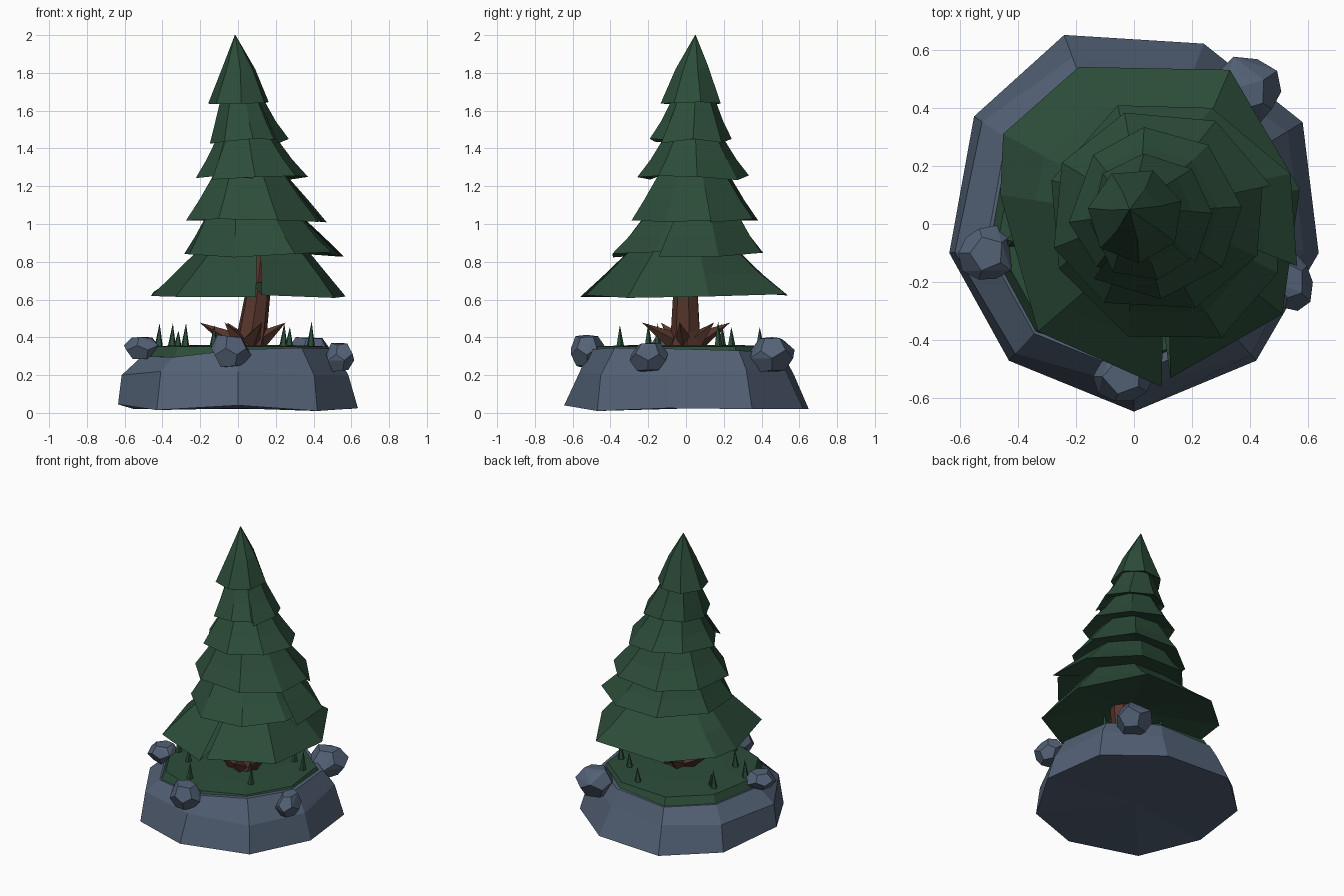
import bpy, bmesh, math, random
from mathutils import Vector

if "Cube" in bpy.data.objects:
    bpy.data.objects.remove(bpy.data.objects["Cube"])

random.seed(7)


def material(name, color):
    m = bpy.data.materials.new(name)
    m.diffuse_color = (*color, 1)
    m.use_nodes = True
    m.node_tree.nodes["Principled BSDF"].inputs["Base Color"].default_value = m.diffuse_color
    return m


GREEN = material("pine green", (0.025, 0.073, 0.041))
STONE = material("blue grey stone", (0.086, 0.120, 0.180))
BARK = material("brown bark", (0.098, 0.037, 0.026))


def finish(bm, name, mat):
    bmesh.ops.recalc_face_normals(bm, faces=bm.faces)
    mesh = bpy.data.meshes.new(name)
    bm.to_mesh(mesh)
    bm.free()
    mesh.materials.append(mat)
    obj = bpy.data.objects.new(name, mesh)
    bpy.context.collection.objects.link(obj)
    return obj


def loft(name, rings, mat, closed=True, caps=True):
    """Skin a list of equal-length point rings."""
    bm = bmesh.new()
    vs = [[bm.verts.new(p) for p in ring] for ring in rings]
    n = len(rings[0])
    for a, b in zip(vs, vs[1:]):
        for i in range(n if closed else n - 1):
            j = (i + 1) % n
            bm.faces.new((a[i], a[j], b[j], b[i]))
    if caps:
        for ring in (vs[0], vs[-1]):
            c = bm.verts.new(sum((v.co for v in ring), Vector()) / n)
            for i in range(n):
                bm.faces.new((ring[i], ring[(i + 1) % n], c))
    return finish(bm, name, mat)


def ring(cx, cy, r, z, n, turn=0.0, jitter=0.0):
    return [(cx + r * math.cos(turn + math.tau * i / n),
             cy + r * math.sin(turn + math.tau * i / n),
             z + random.uniform(-jitter, jitter)) for i in range(n)]


def spike(name, base, tip, radius, sides, mat):
    """Pointed cone between two points."""
    base, tip = Vector(base), Vector(tip)
    rot = (tip - base).to_track_quat('Z', 'Y')
    foot = [base + rot @ Vector(p) for p in ring(0, 0, radius, 0, sides)]
    bm = bmesh.new()
    vs = [bm.verts.new(p) for p in foot]
    top = bm.verts.new(tip)
    bm.faces.new(vs)
    for i in range(sides):
        bm.faces.new((vs[i], vs[(i + 1) % sides], top))
    return finish(bm, name, mat)


# Stone island: nine-sided, chamfered towards the top
outline = [(0, -.645), (.42, -.47), (.635, -.10), (.58, .35), (.24, .62),
           (-.24, .65), (-.55, .37), (-.635, -.10), (-.43, -.47)]
foot_z = [.04, .01, .025, .02, .02, .02, .02, .045, .015]
mid_z = [.22, .20, .20, .23, .21, .20, .20, .20, .22]
top_z = [.335, .345, .34, .33, .32, .30, .30, .30, .295]
mid_s = [.87, .96, .92, .91, .86, .88, .95, .97, .95]
loft("stone_base", [
    [(x, y, z) for (x, y), z in zip(outline, foot_z)],
    [(x * s, y * s, z) for (x, y), z, s in zip(outline, mid_z, mid_s)],
    [(x * .80, y * .80, z) for (x, y), z in zip(outline, top_z)]], STONE)

# Grass plate standing slightly proud of the rim
loft("grass_plate", [
    [(x * .79, y * .79, .29) for x, y in outline],
    [(x * .74, y * .74, .352) for x, y in outline],
    [(x * .40, y * .40, .36) for x, y in outline]], GREEN)

# Boulders around the rim: faceted lumps with roughly pentagonal faces
ico = bmesh.new()
bmesh.ops.create_icosphere(ico, subdivisions=1, radius=1)
lump = [f.calc_center_median().normalized() for f in ico.faces]
ico.free()
for cx, cy, cz, sx, sy, sz in [(-.035, -.525, .325, .11, .10, .10),
                               (-.505, -.10, .345, .10, .10, .068),
                               (.54, -.20, .295, .075, .105, .09),
                               (.385, .455, .31, .125, .115, .11)]:
    bm = bmesh.new()
    for p in lump:
        k = random.uniform(.88, 1.12)
        bm.verts.new((cx + p.x * sx * k, cy + p.y * sy * k, cz + p.z * sz * k))
    res = bmesh.ops.convex_hull(bm, input=bm.verts)
    inside = [g for g in res["geom_interior"] if isinstance(g, bmesh.types.BMVert)]
    bmesh.ops.delete(bm, geom=inside, context='VERTS')
    bmesh.ops.dissolve_limit(bm, angle_limit=.2, verts=bm.verts, edges=bm.edges)
    finish(bm, "boulder", STONE)

# Leaning trunk, continuing up inside the foliage
loft("trunk", [ring(.05, 0, .105, .33, 7), ring(.075, 0, .08, .43, 7, .2),
               ring(.10, 0, .07, .60, 7, .2), ring(.13, -.01, .055, .90, 7, .2)], BARK)

# Pointed roots splaying up and outwards
for k, reach in enumerate([.22, .19, .25, .24, .17, .25]):
    a = math.tau * k / 6 - .15
    d = Vector((math.cos(a), math.sin(a), 0))
    foot = Vector((.045, 0, .37)) + d * .05
    spike("root", foot, Vector((.035, 0, .478)) + d * reach, .055, 4, BARK)

# Grass blades
for x, y, h in [(-.42, -.06, .12), (-.35, .19, .12), (-.32, .17, .08), (-.28, -.15, .12),
                (-.13, -.35, .11), (.24, -.20, .12), (.27, .24, .10), (.385, .17, .13),
                (.10, .39, .10)]:
    spike("grass_blade", (x, y, .345), (x + .005, y, .355 + h), .024, 5, GREEN)


def skirt(name, edge, z, centre, top_centre, top_r, top_z):
    """Wrapped foliage sheet: collar, slope, ragged hem and underside."""
    hem, mid, collar, under = [], [], [], []
    for x, y in edge:
        a = math.atan2(y - centre[1], x - centre[0])
        tx = top_centre[0] + top_r * math.cos(a)
        ty = top_centre[1] + top_r * math.sin(a)
        hz = z + random.uniform(-.012, .018)
        k = random.uniform(.46, .50)
        hem.append((x, y, hz))
        mid.append((x + (tx - x) * k, y + (ty - y) * k, z + (top_z - z) * .46))
        collar.append((tx, ty, top_z))
        under.append((centre[0] + (x - centre[0]) * .2,
                      centre[1] + (y - centre[1]) * .2, z + .07))
    loft(name, [collar, mid, hem, under], GREEN, closed=False, caps=False)


def wrapped_edge(cx, cy, rx, ry, n, start):
    """Hem whose ends overlap, the last one tucked inwards."""
    pts = []
    for i in range(n + 1):
        a = start + math.tau * 1.12 * i / n + random.uniform(-.08, .08)
        k = random.uniform(.97, 1.05) * (1 - .10 * i / n) + .03
        pts.append((cx + rx * k * math.cos(a), cy + ry * k * math.sin(a)))
    return pts


# Lowest skirt, split by a narrow slit at the front
low = [(.125, -.53), (.51, -.31), (.57, .12), (.33, .53), (-.19, .54),
       (-.45, .31), (-.46, .10), (-.33, -.37), (.095, -.56)]
skirt("foliage_skirt_1", low, .62, (.055, -.01), (.08, 0), .29, .87)

# Upper skirts: centre, radii, hem height, collar centre, radius, height, seam angle
tiers = [(.125, 0, .43, .43, .835, .08, .03, .26, 1.05, 5.9),
         (.085, .04, .39, .36, 1.015, .06, .04, .20, 1.26, .3),
         (.07, .04, .30, .29, 1.24, .045, .04, .155, 1.46, 4.0),
         (.05, .02, .21, .23, 1.435, .02, .04, .11, 1.67, 5.6)]
for i, (cx, cy, rx, ry, z, tx, ty, tr, tz, start) in enumerate(tiers):
    edge = wrapped_edge(cx, cy, rx, ry, 9, start)
    skirt(f"foliage_skirt_{i + 2}", edge, z, (cx, cy), (tx, ty), tr, tz)

# Pointed crown
loft("foliage_tip", [ring(0, .03, .03, 1.69, 7, .3), ring(.005, .03, .165, 1.645, 7, .3, .012),
                     ring(.005, .035, .09, 1.825, 7, .3, .012),
                     ring(-.015, .05, .002, 2.0, 7, .3)], GREEN)
